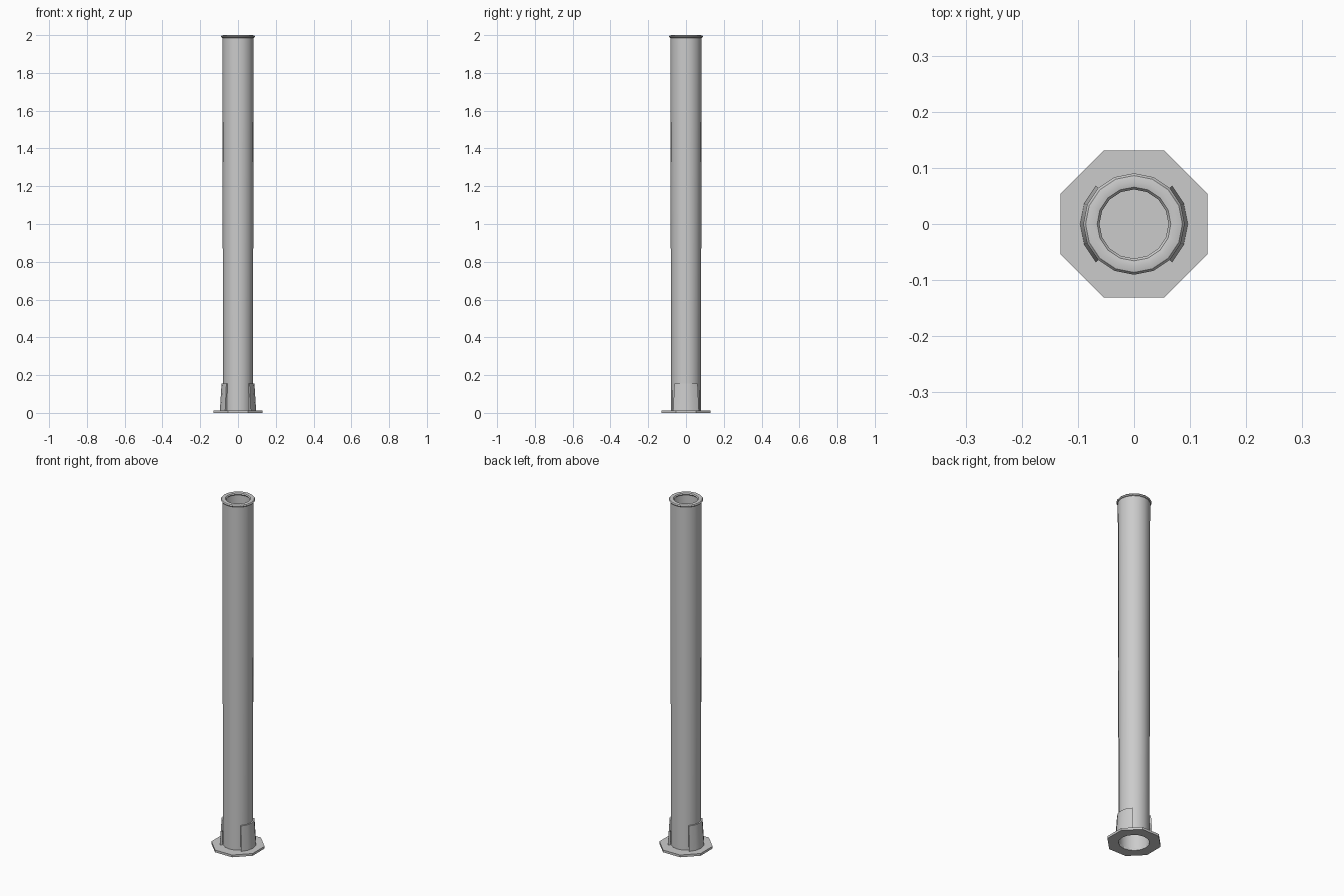
import bpy, bmesh, math

if "Cube" in bpy.data.objects:
    bpy.data.objects.remove(bpy.data.objects["Cube"])

SIDES = 16


def make_object(name, bm, smooth=True):
    bmesh.ops.recalc_face_normals(bm, faces=bm.faces)
    mesh = bpy.data.meshes.new(name)
    bm.to_mesh(mesh)
    bm.free()
    obj = bpy.data.objects.new(name, mesh)
    bpy.context.collection.objects.link(obj)
    if smooth:
        bpy.ops.object.select_all(action='DESELECT')
        obj.select_set(True)
        bpy.context.view_layer.objects.active = obj
        bpy.ops.object.shade_smooth_by_angle(angle=math.radians(40))
    return obj


def sweep(name, profile, sides=SIDES, start=0.0, arc=math.tau, closed=False,
          smooth=True, cap_ends=False):
    """Turn a (radius, z) profile around z, fully or over an arc."""
    bm = bmesh.new()
    full = arc > 6.28
    count = sides if full else sides + 1
    rings = []
    for i in range(count):
        a = start + arc * i / sides
        rings.append([bm.verts.new((r * math.cos(a), r * math.sin(a), z)) for r, z in profile])
    n = len(profile)
    for i in range(sides):
        a, b = rings[i], rings[(i + 1) % count]
        for j in range(n if closed else n - 1):
            k = (j + 1) % n
            bm.faces.new((a[j], b[j], b[k], a[k]))
    if cap_ends:
        bm.faces.new(rings[0])
        bm.faces.new(rings[-1])
    return make_object(name, bm, smooth)


# Hollow pole, slightly wider at the top
sweep("pole", [(0.079, 0.012), (0.083, 1.992)])

# Rounded rim around the open top
rim = [(0.076 + 0.0145 * math.cos(t * math.tau / 8), 1.992 + 0.008 * math.sin(t * math.tau / 8))
       for t in range(8)]
sweep("top_rim", rim, closed=True)

# Octagonal foot plate with a round opening underneath
R = 0.131 / math.cos(math.pi / 8)
bm = bmesh.new()
hole = 0.079
rows = []
for i in range(SIDES):
    a = i * math.tau / SIDES
    # even steps are flat centres, odd steps are octagon corners
    r = R if i % 2 else 0.131
    c, s = math.cos(a), math.sin(a)
    rows.append([bm.verts.new((q * c, q * s, z))
                 for q, z in ((hole, 0), (r, 0), (r, 0.013), (hole, 0.013))])
for i in range(SIDES):
    a, b = rows[i], rows[(i + 1) % SIDES]
    for j in range(4):
        k = (j + 1) % 4
        bm.faces.new((a[j], b[j], b[k], a[k]))
make_object("foot_plate", bm, smooth=False)

# Floor closing the inside of the pole
bm = bmesh.new()
bmesh.ops.create_circle(bm, cap_ends=True, segments=SIDES, radius=0.079)
floor = make_object("inner_floor", bm, smooth=False)
floor.location.z = 0.1

# Two curved, tapered braces hugging the pole
brace = [(0.083, 0.013), (0.096, 0.013), (0.087, 0.155), (0.079, 0.155)]
for side, angle in (("right", 0), ("left", math.pi)):
    sweep(side + "_brace", brace, sides=4, start=angle - math.pi / 4, arc=math.pi / 2,
          closed=True, cap_ends=True)
